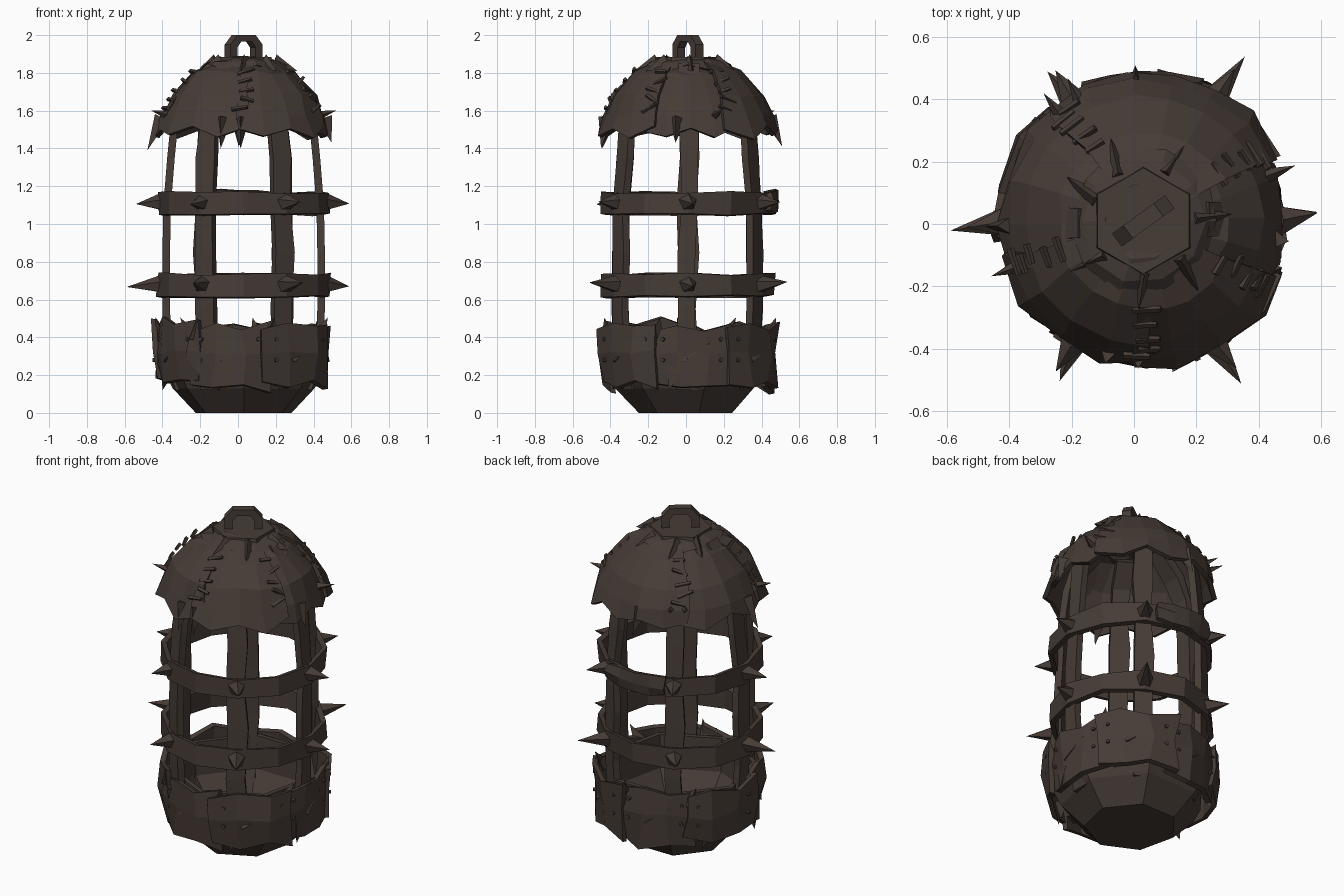
import bpy, bmesh, math, random
from mathutils import Vector, Matrix

if "Cube" in bpy.data.objects:
    bpy.data.objects.remove(bpy.data.objects["Cube"])

random.seed(4)
C = Vector((0.03, 0.01, 0))          # cage axis
iron = bpy.data.materials.new("dark_rusty_iron")
iron.diffuse_color = (0.062, 0.045, 0.037, 1)
iron.use_nodes = True
iron.node_tree.nodes["Principled BSDF"].inputs["Base Color"].default_value = iron.diffuse_color
rnd = lambda s: random.uniform(-s, s)


def pol(deg, r, z):
    a = math.radians(deg)
    return C + Vector((r * math.cos(a), r * math.sin(a), z))


def finish(bm, name):
    bmesh.ops.recalc_face_normals(bm, faces=bm.faces)
    me = bpy.data.meshes.new(name)
    bm.to_mesh(me)
    bm.free()
    me.materials.append(iron)
    ob = bpy.data.objects.new(name, me)
    bpy.context.collection.objects.link(ob)
    return ob


def sheet(name, a0, a1, rows, cols, th, jit=0.01, top=0.0, bot=0.0, closed=False):
    """Curved metal sheet with thickness; rows are (radius, z) from top to bottom."""
    bm = bmesh.new()
    n = cols if closed else cols + 1
    out, inn = [], []
    for i in range(n):
        a = a0 + (a1 - a0) * i / cols
        co, ci = [], []
        for j, (r, z) in enumerate(rows):
            tooth = (1 if i % 2 else -0.3) * random.uniform(0.5, 1.2)
            dz = rnd(jit)
            rr = r + rnd(jit)
            if j == 0:
                dz += top * tooth
            if j == len(rows) - 1:
                dz -= bot * tooth
                rr += bot * tooth * 0.3
            da = 0 if closed else rnd(jit) * 150
            co.append(bm.verts.new(pol(a + da, rr, z + dz)))
            ci.append(bm.verts.new(pol(a + da, rr - th, z + dz - th * 0.2)))
        out.append(co)
        inn.append(ci)
    m = len(rows)
    for i in range(n if closed else n - 1):
        k = (i + 1) % n
        for j in range(m - 1):
            bm.faces.new((out[i][j], out[i][j + 1], out[k][j + 1], out[k][j]))
            bm.faces.new((inn[i][j], inn[k][j], inn[k][j + 1], inn[i][j + 1]))
        bm.faces.new((out[i][0], out[k][0], inn[k][0], inn[i][0]))
        bm.faces.new((out[i][-1], inn[i][-1], inn[k][-1], out[k][-1]))
    if not closed:
        for i in (0, n - 1):
            for j in range(m - 1):
                bm.faces.new((out[i][j], inn[i][j], inn[i][j + 1], out[i][j + 1]))
    return finish(bm, name)


def tube(name, rings):
    """Skin a list of equal-length vertex rings and cap both ends."""
    bm = bmesh.new()
    rs = [[bm.verts.new(p) for p in ring] for ring in rings]
    n = len(rs[0])
    for a, b in zip(rs, rs[1:]):
        for i in range(n):
            bm.faces.new((a[i], a[(i + 1) % n], b[(i + 1) % n], b[i]))
    bm.faces.new(rs[0])
    bm.faces.new(rs[-1][::-1])
    return finish(bm, name)


def cone(name, base, tip, r1, r2=0.0, seg=5):
    d = tip - base
    bm = bmesh.new()
    mat = Matrix.Translation((base + tip) / 2) @ d.to_track_quat('Z', 'Y').to_matrix().to_4x4()
    bmesh.ops.create_cone(bm, cap_ends=True, segments=seg, radius1=r1, radius2=r2,
                          depth=d.length, matrix=mat)
    return finish(bm, name)


# Bowl: seven-sided hollow base
prof = [(0.26, 0), (0.385, 0.13), (0.43, 0.22), (0.425, 0.44),
        (0.395, 0.44), (0.39, 0.24), (0.24, 0.05)]
tube("bowl", [[pol(i * 360 / 7 + 13, r, z) for i in range(7)] for r, z in prof])

# Riveted plates around the bowl
for k in range(7):
    a = k * 360 / 7 - 100
    r = 0.46 + (0.018 if k % 2 else -0.004)
    lo, hi = 0.165 + rnd(0.03), 0.455 + rnd(0.015)
    sheet(f"base_plate_{k}", a - 29, a + 29,
          [(r, hi), (r + 0.005, 0.32), (r - 0.015, lo)], 3, 0.03, 0.016, 0.03, 0.025)
    for s in (-20, 20):
        for z in (0.28, 0.39):
            cone(f"base_rivet_{k}", pol(a + s, r - 0.03, z), pol(a + s, r + 0.004, z), 0.015, 0.01, 6)
    # bent shards along the rim and lower edge, and a torn scar across the plate
    cone(f"rim_shard_{k}", pol(a + 25, 0.43, 0.40), pol(a + 30, 0.47, 0.505), 0.045, 0, 3)
    cone(f"lower_shard_{k}", pol(a - 12, 0.42, 0.24), pol(a - 16, 0.44, 0.12), 0.05, 0, 3)
    cone(f"scar_{k}", pol(a - 8, r - 0.02, 0.28), pol(a + 12, r - 0.005, 0.37), 0.025, 0, 3)

# Six flat upright bars, bending in under the roof
path = [(0.34, 0.12), (0.40, 0.3), (0.41, 0.55), (0.41, 0.85), (0.405, 1.1),
        (0.385, 1.35), (0.365, 1.55), (0.31, 1.71), (0.19, 1.83)]
for k in range(6):
    rings = []
    lift = 0.02 if k % 3 == 0 else -0.01      # side bars poke through the roof
    for i, (r, z) in enumerate(path):
        a = math.radians(k * 60)
        t = Vector((-math.sin(a), math.cos(a), 0))
        w, sh = 0.05 + rnd(0.008), rnd(0.01)
        if i == 8:
            z += lift
        zi = z - (0.04 if i > 6 else 0)
        rings.append([pol(k * 60, r + 0.02, z) + t * (sh - w), pol(k * 60, r + 0.02, z) + t * (sh + w),
                      pol(k * 60, r - 0.02, zi) + t * (sh + w), pol(k * 60, r - 0.02, zi) + t * (sh - w)])
    tube(f"bar_{k}", rings)

# Two hoops with six spikes each
tips = {"lower": (0.68, [0.56, 0.62, 0.57, 0.62, 0.58, 0.61]),
        "upper": (1.115, [0.56, 0.57, 0.56, 0.57, 0.56, 0.56])}
for lvl, (z, lens) in tips.items():
    sheet(f"{lvl}_hoop", 0, 360, [(0.457, z + 0.055), (0.457, z - 0.06)], 12, 0.03, 0.009, closed=True)
    for k, L in enumerate(lens):
        cone(f"{lvl}_spike_{k}", pol(k * 60, 0.43, z), pol(k * 60 + rnd(3), L, z + rnd(0.015)), 0.052)
# Mending plate at the back of the upper hoop
sheet("hoop_patch", 68, 115, [(0.472, 1.18), (0.49, 1.12), (0.472, 1.065)], 4, 0.03, 0.01, 0.012, 0.012)

# Roof: five overlapping ragged patches
dome = [(0.13, 1.865), (0.275, 1.80), (0.39, 1.68), (0.44, 1.57), (0.465, 1.495)]
seams = [-90, -28, 30, 126, 198, 270]
for k in range(5):
    a0, a1 = seams[k], seams[k + 1]
    o = (0.01, -0.008, 0.012, -0.004, 0.004)[k]
    sheet(f"roof_patch_{k}", a0 - 4, a1 + 4, [(r + o, z + o * 0.5) for r, z in dome],
          6 if a1 - a0 > 80 else 4, 0.025, 0.012, 0, 0.045)
    # wire stitches across the seam
    for i in range(5):
        f = 1.0 + i * 0.42
        j = int(f)
        u = f - j
        p, q = dome[j], dome[j + 1]
        r, z = p[0] + (q[0] - p[0]) * u + 0.01, p[1] + (q[1] - p[1]) * u + 0.008
        a = a0 + rnd(3)
        t = pol(a + 90, 1, 0) - C
        d = t * random.uniform(0.03, 0.045) + Vector((0, 0, rnd(0.025)))
        cone(f"stitch_{k}_{i}", pol(a, r, z) - d, pol(a, r, z) + d, 0.012, 0.01, 4)
# Long torn corners of the roof
for a, r, z in ((182, 0.51, 1.39), (93, 0.5, 1.41), (-8, 0.47, 1.43), (255, 0.47, 1.4), (-92, 0.46, 1.4)):
    cone("roof_tatter", pol(a, 0.425, 1.56), pol(a, r, z), 0.05, 0, 3)
# Small thorns on the roof rim
for a in (20, 118, 128, 200):
    cone("roof_thorn", pol(a, 0.4, 1.57), pol(a, 0.52, 1.6), 0.03, 0, 4)

# Crown: jagged collar with torn flaps and hexagonal cap
sheet("crown_collar", 0, 360, [(0.13, 1.882), (0.2, 1.862), (0.235, 1.835)], 10, 0.03, 0.01, 0, 0.03, True)
for k in range(7):
    a = k * 360 / 7 + 10 + rnd(10)
    cone("crown_flap", pol(a, 0.16, 1.85), pol(a + rnd(8), 0.285, 1.81), 0.05, 0, 3)
tube("crown_cap", [[pol(30 + i * 60, r, z) for i in range(6)] for r, z in ((0.18, 1.83), (0.17, 1.885))])

# Hanging loop, turned on the cap
h = Vector((math.cos(math.radians(36)), math.sin(math.radians(36)), 0))
w = Vector((-h.y, h.x, 0)) * 0.026
rings = []
for xo, zo, xi, zi in ((-0.105, 1.86, -0.06, 1.86), (-0.105, 1.95, -0.06, 1.935), (-0.06, 2.0, -0.035, 1.965),
                       (0.06, 2.0, 0.035, 1.965), (0.105, 1.95, 0.06, 1.935), (0.105, 1.86, 0.06, 1.86)):
    o, i = C + h * xo + Vector((0, 0, zo)), C + h * xi + Vector((0, 0, zi))
    rings.append([o - w, o + w, i + w, i - w])
tube("hanging_loop", rings)
